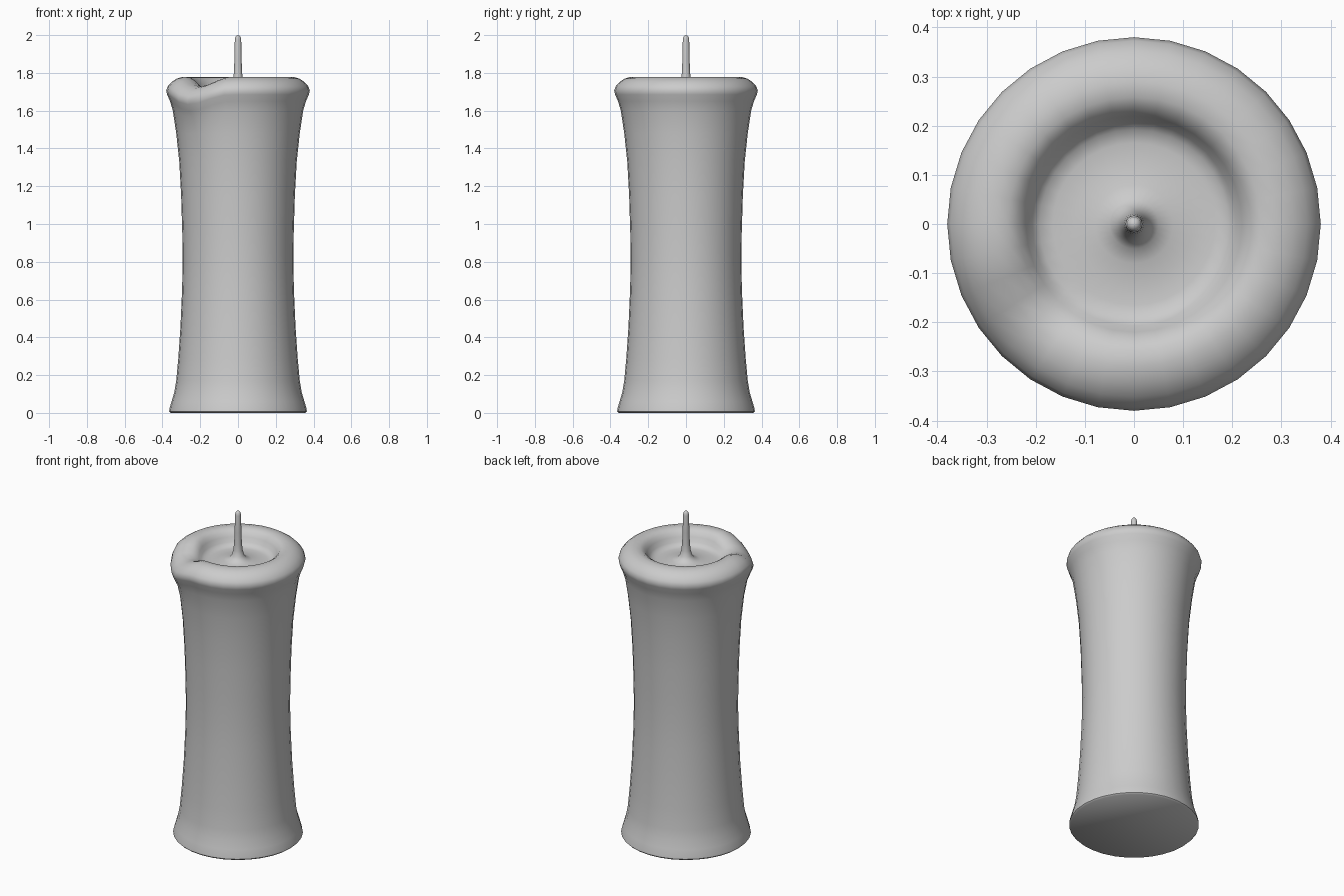
import bpy, bmesh, math

if "Cube" in bpy.data.objects:
    bpy.data.objects.remove(bpy.data.objects["Cube"])

SIDES = 32

# Spout: a soft dip in the rim at the front left
SPOUT_ANGLE = math.radians(226)
SPOUT_HALF_WIDTH = math.radians(38)
SPOUT_DEPTH = 0.052

# Profile (radius, height): foot, waisted body, flared rim, wax pool, wick
profile = [
    (0.357, 0.0), (0.365, 0.008), (0.362, 0.025), (0.352, 0.06), (0.337, 0.11),
    (0.327, 0.17), (0.316, 0.29), (0.305, 0.45), (0.296, 0.65), (0.293, 0.80),
    (0.295, 0.95), (0.301, 1.15), (0.311, 1.33), (0.327, 1.48), (0.345, 1.60),
    (0.360, 1.65), (0.375, 1.685), (0.380, 1.705), (0.373, 1.728),
    (0.352, 1.752), (0.325, 1.770), (0.290, 1.779), (0.258, 1.776),
    (0.235, 1.762), (0.220, 1.738), (0.207, 1.712), (0.192, 1.696), (0.165, 1.690),
    (0.120, 1.692), (0.080, 1.697), (0.050, 1.707), (0.034, 1.728), (0.026, 1.76),
    (0.022, 1.80), (0.019, 1.87), (0.017, 1.975), (0.014, 1.99), (0.008, 1.998),
]


def spout_drop(angle, r, z):
    """How far a rim point sinks where the wax runs over."""
    d = abs((angle - SPOUT_ANGLE + math.pi) % (2 * math.pi) - math.pi)
    if d > SPOUT_HALF_WIDTH or r < 0.19 or z < 1.5:
        return 0.0
    across = 0.5 + 0.5 * math.cos(math.pi * d / SPOUT_HALF_WIDTH)
    fade_low = min(1, (z - 1.5) / 0.15)
    fade_pool = min(1, max(0, (z - 1.69) / 0.08)) if r < 0.28 else 1
    return SPOUT_DEPTH * across * fade_low * fade_pool


# Candle: turned profile with the spout pressed into the rim
bm = bmesh.new()
rings = []
for r, z in profile:
    ring = []
    for i in range(SIDES):
        a = 2 * math.pi * i / SIDES
        ring.append(bm.verts.new((r * math.cos(a), r * math.sin(a),
                                  z - spout_drop(a, r, z))))
    rings.append(ring)
for low, high in zip(rings, rings[1:]):
    for i in range(SIDES):
        j = (i + 1) % SIDES
        bm.faces.new((low[i], low[j], high[j], high[i]))

# Flat base and wick tip
bm.faces.new(rings[0][::-1])
tip = bm.verts.new((0, 0, 2.0))
for i in range(SIDES):
    bm.faces.new((rings[-1][i], rings[-1][(i + 1) % SIDES], tip))

mesh = bpy.data.meshes.new("candle_with_wick")
bm.to_mesh(mesh)
bm.free()
candle = bpy.data.objects.new("candle_with_wick", mesh)
bpy.context.collection.objects.link(candle)

bpy.context.view_layer.objects.active = candle
candle.select_set(True)
bpy.ops.object.shade_smooth_by_angle(angle=math.radians(50))
